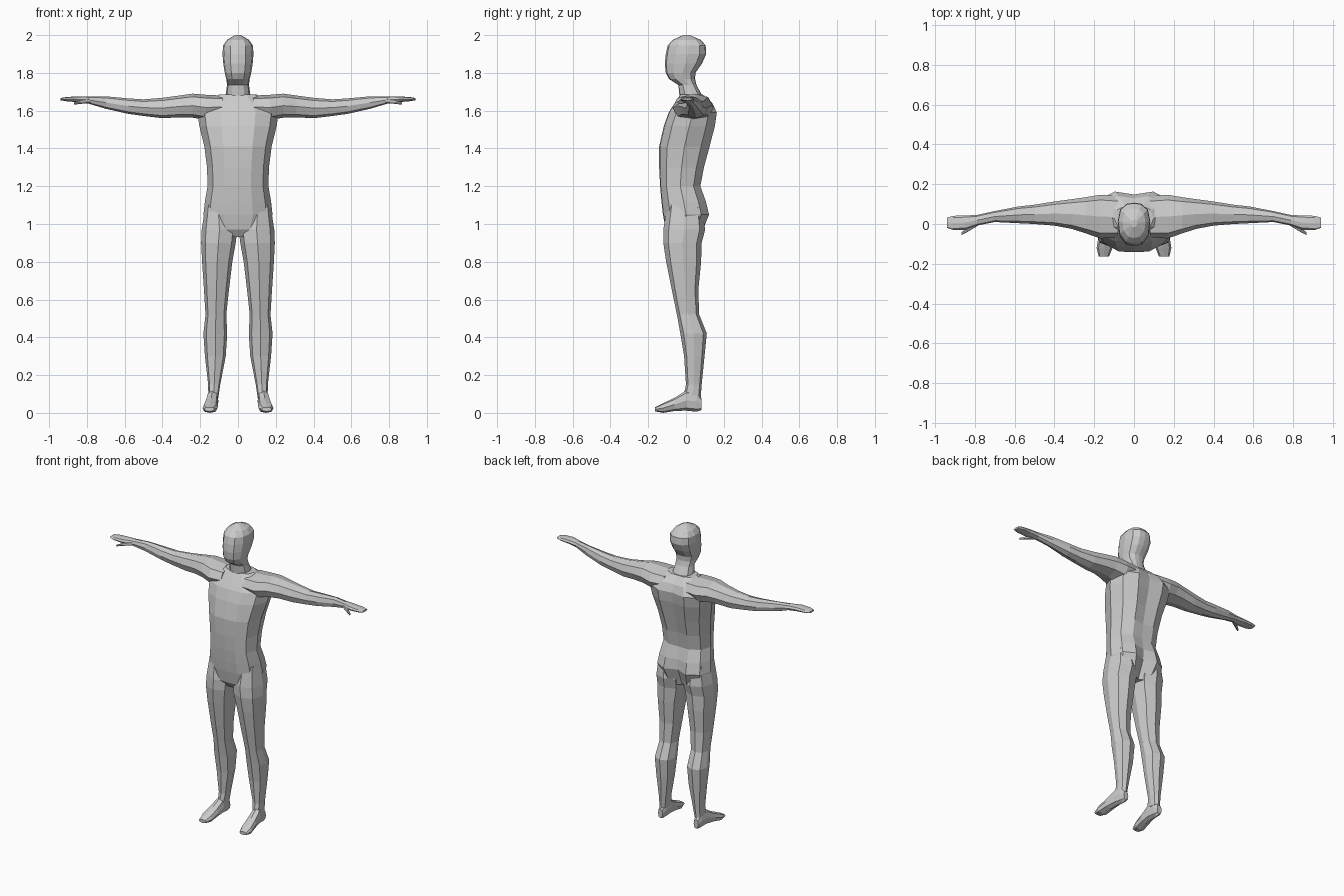
import bpy, bmesh

# Half cross-sections: (u, v), u across in -1..1, v along in -1..1
OCT = [(1, 0), (.76, .74), (0, 1), (-.76, .74), (-1, 0), (-.76, -.74), (0, -1), (.76, -.74)]


def build(name, rings, mirror=False):
    """Loft closed rings of points into a capped, flat-shaded mesh."""
    bm = bmesh.new()
    loops = [[bm.verts.new(p) for p in ring] for ring in rings]
    for a, b in zip(loops, loops[1:]):
        n = len(a)
        for i in range(n):
            j = (i + 1) % n
            bm.faces.new((a[i], a[j], b[j], b[i]))
    bm.faces.new(loops[0])
    bm.faces.new(loops[-1])
    bmesh.ops.recalc_face_normals(bm, faces=bm.faces)
    me = bpy.data.meshes.new(name)
    bm.to_mesh(me)
    bm.free()
    ob = bpy.data.objects.new(name, me)
    bpy.context.collection.objects.link(ob)
    if mirror:
        ob.modifiers.new("Mirror", 'MIRROR').use_mirror_merge = False
    return ob


def limb(name, axis, stations):
    """Octagonal limb; station = (position on axis, min u, max u, min v, max v)."""
    rings = []
    for t, u0, u1, v0, v1 in stations:
        ring = []
        for a, b in OCT:
            p = [(u0 + u1) / 2 + a * (u1 - u0) / 2, (v0 + v1) / 2 + b * (v1 - v0) / 2]
            p.insert(axis, t)
            ring.append(p)
        rings.append(ring)
    return build(name, rings, mirror=True)


def trunk(name, stations, half):
    """Symmetric upright body; station = (z, half width, front y, back y, groove)."""
    rings = []
    for z, w, f, b, g in stations:
        side = [(u * w, (f + b) / 2 + v * (b - f) / 2, z) for u, v in half]
        x, y, _ = side[-1]
        side[-1] = (0, y - g, z)
        rings.append(side + [(-x, y, z) for x, y, z in side[-2:0:-1]])
    return build(name, rings)


# Torso with spine and seat groove
trunk("torso", [
    (.93, .07, -.08, .06, .02), (.97, .15, -.107, .09, .035),
    (1.05, .183, -.122, .122, .035), (1.12, .175, -.13, .105, .015),
    (1.20, .161, -.137, .076, .0), (1.30, .164, -.142, .095, .008),
    (1.41, .178, -.142, .125, .015), (1.52, .205, -.117, .153, .015),
    (1.59, .215, -.092, .163, .015), (1.64, .17, -.06, .14, .01),
    (1.685, .1, -.03, .09, 0)],
    [(0, -1), (.43, -.97), (.82, -.68), (1, 0), (.86, .66), (.45, 1), (0, 1)])

# Neck and head
trunk("head", [
    (1.60, .08, -.06, .13, 0), (1.68, .066, -.035, .085, 0),
    (1.735, .058, -.04, .056, 0), (1.768, .062, -.09, .048, 0),
    (1.80, .07, -.107, .05, 0), (1.85, .078, -.112, .085, 0),
    (1.90, .082, -.107, .107, 0), (1.945, .079, -.097, .104, 0),
    (1.975, .058, -.07, .078, 0), (2.0, .015, -.015, .02, 0)],
    [(0, -1), (.5, -.92), (.9, -.5), (1, .1), (.85, .68), (.45, .95), (0, 1)])

# Arm and flat hand, along x
limb("arm", 0, [
    (.08, -.07, .14, 1.56, 1.68), (.17, -.072, .147, 1.55, 1.684),
    (.24, -.048, .135, 1.563, 1.69), (.31, -.025, .125, 1.565, 1.68),
    (.40, -.008, .113, 1.56, 1.668), (.50, .0, .097, 1.572, 1.66),
    (.58, .004, .088, 1.583, 1.665), (.70, .01, .065, 1.61, 1.676),
    (.79, -.008, .045, 1.637, 1.676), (.85, -.03, .043, 1.645, 1.676),
    (.91, -.03, .041, 1.65, 1.672), (.94, -.02, .032, 1.655, 1.667)])

limb("thumb", 0, [
    (.78, -.006, .015, 1.642, 1.664), (.83, -.036, -.012, 1.636, 1.657),
    (.867, -.056, -.042, 1.632, 1.644)])

# Leg, along z
limb("leg", 2, [
    (1.10, .04, .172, -.10, .085), (.97, .004, .192, -.12, .101),
    (.90, .012, .195, -.12, .083), (.80, .03, .19, -.105, .08),
    (.65, .048, .18, -.075, .065), (.52, .062, .172, -.048, .07),
    (.42, .057, .183, -.03, .11), (.30, .065, .175, -.01, .098),
    (.15, .094, .158, .0, .083), (.08, .104, .157, -.015, .078)])

# Foot, heel to toe along y
limb("foot", 1, [
    (.083, .115, .15, .015, .075), (.055, .107, .158, .006, .12),
    (.0, .104, .166, .012, .118), (-.06, .105, .178, .01, .08),
    (-.12, .108, .188, .0, .052), (-.163, .125, .178, .008, .03)])
